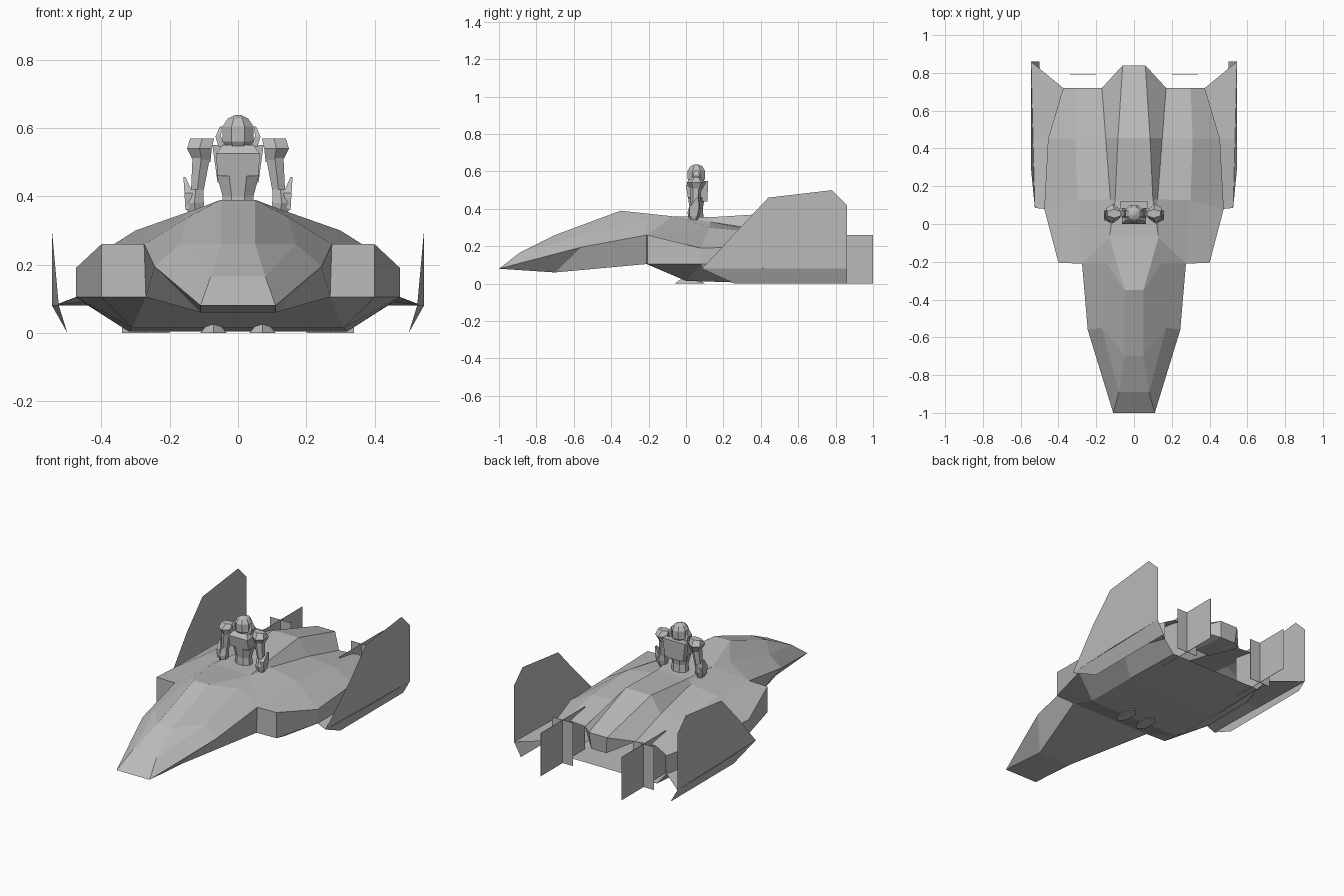
import bpy
import bmesh
import math
from mathutils import Vector

# Remove only the default object
default_object = bpy.data.objects.get("Cube")
if default_object:
    bpy.data.objects.remove(default_object, do_unlink=True)

# Single flat colour
grey_metal = bpy.data.materials.new("grey_metal")
grey_metal.use_nodes = True
grey_value = (0.5, 0.5, 0.5, 1)
grey_metal.diffuse_color = grey_value
grey_metal.node_tree.nodes["Principled BSDF"].inputs["Base Color"].default_value = grey_value


def finish(name, mesh_builder, mirrored=True):
    """Clean the mesh, link the object and mirror it across the centre line."""
    bmesh.ops.remove_doubles(mesh_builder, verts=mesh_builder.verts, dist=0.0005)
    bmesh.ops.dissolve_degenerate(mesh_builder, edges=mesh_builder.edges, dist=0.0005)
    bmesh.ops.recalc_face_normals(mesh_builder, faces=mesh_builder.faces)
    mesh = bpy.data.meshes.new(name)
    mesh_builder.to_mesh(mesh)
    mesh_builder.free()
    mesh.materials.append(grey_metal)
    part = bpy.data.objects.new(name, mesh)
    bpy.context.scene.collection.objects.link(part)
    if mirrored:
        modifier = part.modifiers.new("mirror_sides", 'MIRROR')
        modifier.use_axis[0] = True
        modifier.use_clip = True
    return part


def add_face(mesh_builder, points):
    """Add one face, skipping points that coincide."""
    unique = []
    for point in map(Vector, points):
        if all((point - other).length > 0.0005 for other in unique):
            unique.append(point)
    if len(unique) > 2:
        mesh_builder.faces.new([mesh_builder.verts.new(point) for point in unique])


def skin(name, rails, extra_faces=()):
    """Stretch facets between neighbouring lengthwise rails."""
    mesh_builder = bmesh.new()
    for upper, lower in zip(rails, rails[1:]):
        for index in range(len(upper) - 1):
            add_face(mesh_builder, (upper[index], upper[index + 1],
                                    lower[index + 1], lower[index]))
    for points in extra_faces:
        add_face(mesh_builder, points)
    return finish(name, mesh_builder)


def stack(name, sections, sides=4, mirrored=True):
    """Closed faceted solid through sections of centre, half width and half depth."""
    mesh_builder = bmesh.new()
    reach = 1 / math.cos(math.pi / sides)
    rings = []
    for x, y, z, width, depth in sections:
        ring = []
        for step in range(sides):
            angle = 2 * math.pi * (step + 0.5) / sides
            ring.append(mesh_builder.verts.new((x + width * reach * math.cos(angle),
                                                y + depth * reach * math.sin(angle), z)))
        rings.append(ring)
    for low, high in zip(rings, rings[1:]):
        for step in range(sides):
            after = (step + 1) % sides
            mesh_builder.faces.new((low[step], low[after], high[after], high[step]))
    mesh_builder.faces.new(rings[0][::-1])
    mesh_builder.faces.new(rings[-1])
    return finish(name, mesh_builder, mirrored)


def on_centre(rail):
    """Copy a rail onto the centre line."""
    return [(0, y, z) for x, y, z in rail]


# Nose: ridge, canopy edge, chine and keel
tip = (.11, -1, .08)
brow = (.08, -.89, .165)
cockpit_corner = (.13, -.07, .36)
shoulder_front = (.275, -.21, .26)
keel_rear = (.27, -.21, .105)
ridge = [tip, brow, (.05, -.7, .26), (.05, -.35, .39), cockpit_corner]
canopy_edge = [tip, brow, (.17, -.55, .26), (.145, -.21, .34), cockpit_corner]
chine = [tip, tip, (.245, -.56, .195), shoulder_front, cockpit_corner]
keel = [tip, tip, (.11, -.7, .06), keel_rear, keel_rear]
skin("nose_hull", [on_centre(ridge), ridge, canopy_edge, chine, keel, on_centre(keel)])

# Main hull, open at the back
hump_edge = [cockpit_corner, (.1, .13, .355), (.085, .455, .375), (.06, .84, .26)]
hump_foot = [cockpit_corner, (.125, .13, .33), (.15, .455, .28), (.17, .72, .22)]
shoulder = [shoulder_front, (.3, .125, .3), (.31, .45, .27), (.3, .72, .23)]
side_top = [(.4, -.205, .26), (.475, .08, .19), (.455, .45, .2), (.375, .72, .19)]
side_bottom = [(.4, -.205, .105), (.475, .08, .105), (.455, .45, .09), (.375, .72, .08)]
bilge = [keel_rear, (.31, 0, .015), (.32, .35, .004), (.31, .72, .004)]
front_panel = (shoulder[0], side_top[0], side_bottom[0], bilge[0])
skin("main_hull", [on_centre(hump_edge), hump_edge, hump_foot, shoulder, side_top,
                   side_bottom, bilge, on_centre(bilge)], [front_panel])

# Faceted tail end of the hump
tail_corner = hump_foot[-1]
tail_top = [(0, .84, .26), hump_edge[-1], tail_corner]
tail_low = [(0, .83, .16), (.05, .83, .16), tail_corner]
tail_inner = [(0, .6, .18), (.05, .6, .18), tail_corner]
skin("hump_tail", [tail_top, tail_low, tail_inner])

# Side wings with upright fins and a lower flare
crease_front = (.525, .085, .08)
crease_rear = (.545, .86, .08)
crease = [crease_front, (.54, .45, .08), crease_rear]
skin("side_wing", [side_bottom[1:], crease])
fin_outline = [crease_front]
for y, z in ((.29, .3), (.44, .46), (.78, .5), (.86, .42), (.86, .08)):
    fin_outline.append((.545, y, z))
flare = (crease_front, crease_rear, (.5, .86, 0), (.5, .26, 0))
skin("tail_fin", [], [fin_outline, flare])

# Crossed exhaust plates
stack("exhaust_plate_long", [(.27, .79, z, .001, .21) for z in (0, .26)])
stack("exhaust_plate_cross", [(.27, .79, z, .07, .001) for z in (0, .26)])

# Skids under the hull
stack("skid", [(.072, .02, 0, .038, .07), (.072, .02, .025, .018, .04)], sides=6)

# Pilot torso and head
middle = .055
stack("pilot_waist", [(0, middle, .34, .05, .04), (0, middle, .4, .045, .035),
                      (0, middle, .465, .063, .045)], sides=8, mirrored=False)
stack("pilot_chest", [(0, middle, .46, .06, .045), (0, middle, .525, .064, .055),
                      (0, middle, .55, .045, .035)], mirrored=False)
stack("pilot_backpack", [(0, .1, .44, .06, .015), (0, .1, .55, .075, .018)], mirrored=False)
stack("pilot_head", [(0, middle, .535, .03, .03), (0, middle, .56, .046, .046),
                     (0, middle, .605, .045, .046), (0, middle, .628, .03, .032),
                     (0, middle, .638, .01, .01)], sides=8, mirrored=False)
stack("pilot_ear_guard", [(.045, middle, .545, .012, .02), (.058, middle, .575, .008, .02),
                          (.05, middle, .605, .003, .01)])

# Pilot arms
stack("pilot_shoulder_pad", [(.105, middle, .5, .024, .025), (.113, middle, .54, .036, .045),
                             (.105, middle, .57, .035, .02)], sides=6)
stack("pilot_upper_arm", [(.12, .05, .41, .018, .02), (.107, .052, .52, .026, .028)], sides=6)
stack("pilot_forearm", [(.122, .04, .34, .02, .02), (.128, .042, .38, .028, .03),
                        (.124, .048, .42, .022, .024)], sides=6)
stack("pilot_elbow_blade", [(.15, .04, .36, .004, .02), (.145, .045, .41, .012, .026),
                            (.157, .06, .457, .003, .006)])
